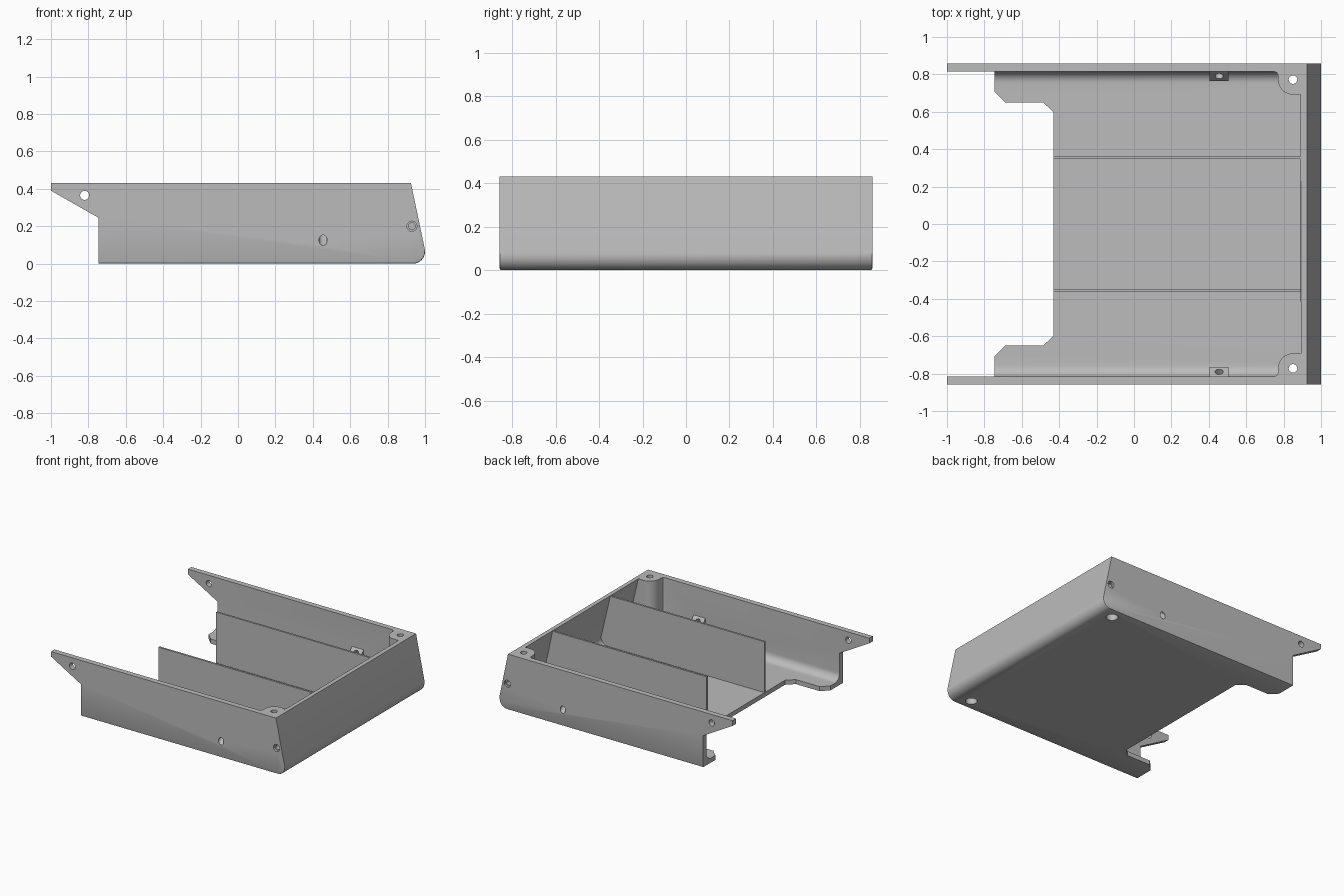
import bpy, bmesh, math
from mathutils import Vector, Matrix

if "Cube" in bpy.data.objects:
    bpy.data.objects.remove(bpy.data.objects["Cube"])

W = 0.857        # half width
H = 0.43         # height
FLOOR = 0.035    # floor thickness
INNER = 0.815    # inner face of the side walls
SLOPE = 0.21     # lean of the front wall

grey = bpy.data.materials.new("light_grey")
grey.diffuse_color = (0.5, 0.5, 0.5, 1)
grey.use_nodes = True
grey.node_tree.nodes["Principled BSDF"].inputs["Base Color"].default_value = grey.diffuse_color


def make(name, bm):
    bmesh.ops.recalc_face_normals(bm, faces=bm.faces[:])
    me = bpy.data.meshes.new(name)
    bm.to_mesh(me)
    bm.free()
    me.materials.append(grey)
    ob = bpy.data.objects.new(name, me)
    bpy.context.collection.objects.link(ob)
    return ob


def prism(pts, vec):
    bm = bmesh.new()
    face = bm.faces.new([bm.verts.new(p) for p in pts])
    new = bmesh.ops.extrude_face_region(bm, geom=[face])["geom"]
    bmesh.ops.translate(bm, vec=vec, verts=[g for g in new if isinstance(g, bmesh.types.BMVert)])
    return bm


def box(center, size, rot=None):
    bm = bmesh.new()
    m = Matrix.Translation(center) @ (rot or Matrix()) @ Matrix.Diagonal((*size, 1))
    bmesh.ops.create_cube(bm, size=1, matrix=m)
    return bm


def rod(a, b, r):
    a, b = Vector(a), Vector(b)
    bm = bmesh.new()
    m = Matrix.Translation((a + b) / 2) @ (b - a).to_track_quat('Z', 'Y').to_matrix().to_4x4()
    bmesh.ops.create_cone(bm, cap_ends=True, segments=32, radius1=r, radius2=r,
                          depth=(b - a).length, matrix=m)
    return bm


def subtract(target, cutter):
    mod = target.modifiers.new("cut", 'BOOLEAN')
    mod.operation, mod.solver, mod.object = 'DIFFERENCE', 'EXACT', cutter
    bpy.context.view_layer.update()
    dg = bpy.context.evaluated_depsgraph_get()
    me = bpy.data.meshes.new_from_object(target.evaluated_get(dg))
    target.modifiers.clear()
    target.data = me
    bpy.data.objects.remove(cutter)


def arc(cx, cy, r, a0, a1, n):
    return [(cx + r * math.cos(math.radians(a0 + (a1 - a0) * i / n)),
             cy + r * math.sin(math.radians(a0 + (a1 - a0) * i / n))) for i in range(n + 1)]


# outer shell: side profile with rounded lower front edge
side = [(-1, H), (-1, 0.39), (-0.745, 0.245), (-0.745, 0)]
side += arc(0.935, 0.065, 0.065, -90, 11.8, 12) + [(0.925, H)]
bm = prism([(x, -W, z) for x, z in side], (0, 2 * W, 0))
low = [e for e in bm.edges if abs(e.verts[0].co.y - e.verts[1].co.y) < 1e-4
       and max(v.co.z for v in e.verts) < 0.07]
bmesh.ops.bevel(bm, geom=low, offset=0.008, segments=2, profile=0.5, affect='EDGES')
tray = make("tray", bm)

# inner space: leaning front face, rounded lower edges
bm = box((0, 0, (FLOOR + 0.6) / 2), (4, 2 * INNER, 0.6 - FLOOR))
for v in bm.verts:
    if v.co.x > 0:
        v.co.x = 0.89 + (H - v.co.z) * SLOPE
low = [e for e in bm.edges if all(v.co.z < 0.1 for v in e.verts)
       and any(v.co.x > 0 for v in e.verts)]
bmesh.ops.bevel(bm, geom=low, offset=0.06, segments=8, profile=0.5, affect='EDGES')
cavity = make("cavity", bm)

TILT = math.radians(38)
for s in (-1, 1):
    # dividers
    subtract(cavity, make("divider", box((0.3, s * 0.354, 0.2), (1.8, 0.015, 0.456))))
    # corner posts
    plan = [(0.75, 0.9), (0.75, INNER), (0.764, 0.809), (0.77, 0.795)]
    plan += arc(0.85, 0.772, 0.08, 180, 270, 10) + [(1.1, 0.692), (1.1, 0.9)]
    subtract(cavity, make("corner_post", prism([(x, s * y, -0.1) for x, y in plan], (0, 0, H + 0.1))))
    # tilted screw blocks on the side walls
    axis = Vector((0, -s * math.cos(TILT), math.sin(TILT)))
    face = Vector((0.455, s * 0.79, 0.177))
    rot = Matrix.Rotation(-s * TILT, 4, 'X')
    subtract(cavity, make("screw_block", box(face - axis * 0.06, (0.1, 0.12, 0.08), rot)))

subtract(tray, cavity)

# open notch at the back of the floor
half = [(-2, 0.705), (-0.745, 0.705), (-0.69, 0.65), (-0.485, 0.65), (-0.43, 0.597)]
notch = half + [(x, -y) for x, y in reversed(half)]
subtract(tray, make("notch", prism([(x, y, -0.5) for x, y in notch], (0, 0, 1.5))))

# screw holes
for s in (-1, 1):
    axis = Vector((0, -s * math.cos(TILT), math.sin(TILT)))
    mid = Vector((0.455, s * 0.83, 0.146))
    holes = [
        ((0.85, s * 0.772, -0.1), (0.85, s * 0.772, 0.6), 0.023),     # post hole
        ((0.85, s * 0.772, -0.1), (0.85, s * 0.772, 0.2), 0.042),     # post recess
        ((-0.82, s * 0.7, 0.365), (-0.82, s * 0.95, 0.365), 0.024),   # arm hole
        ((0.93, s * 0.8, 0.2), (0.93, s * 0.95, 0.2), 0.018),         # front side hole
        ((0.93, s * 0.84, 0.2), (0.93, s * 0.95, 0.2), 0.027),        # its recess
        (mid - axis * 0.15, mid + axis * 0.15, 0.022),                # tilted hole
    ]
    for a, b, r in holes:
        subtract(tray, make("hole", rod(a, b, r)))

bpy.ops.object.select_all(action='DESELECT')
tray.select_set(True)
bpy.context.view_layer.objects.active = tray
bpy.ops.object.shade_smooth_by_angle(angle=math.radians(30))
